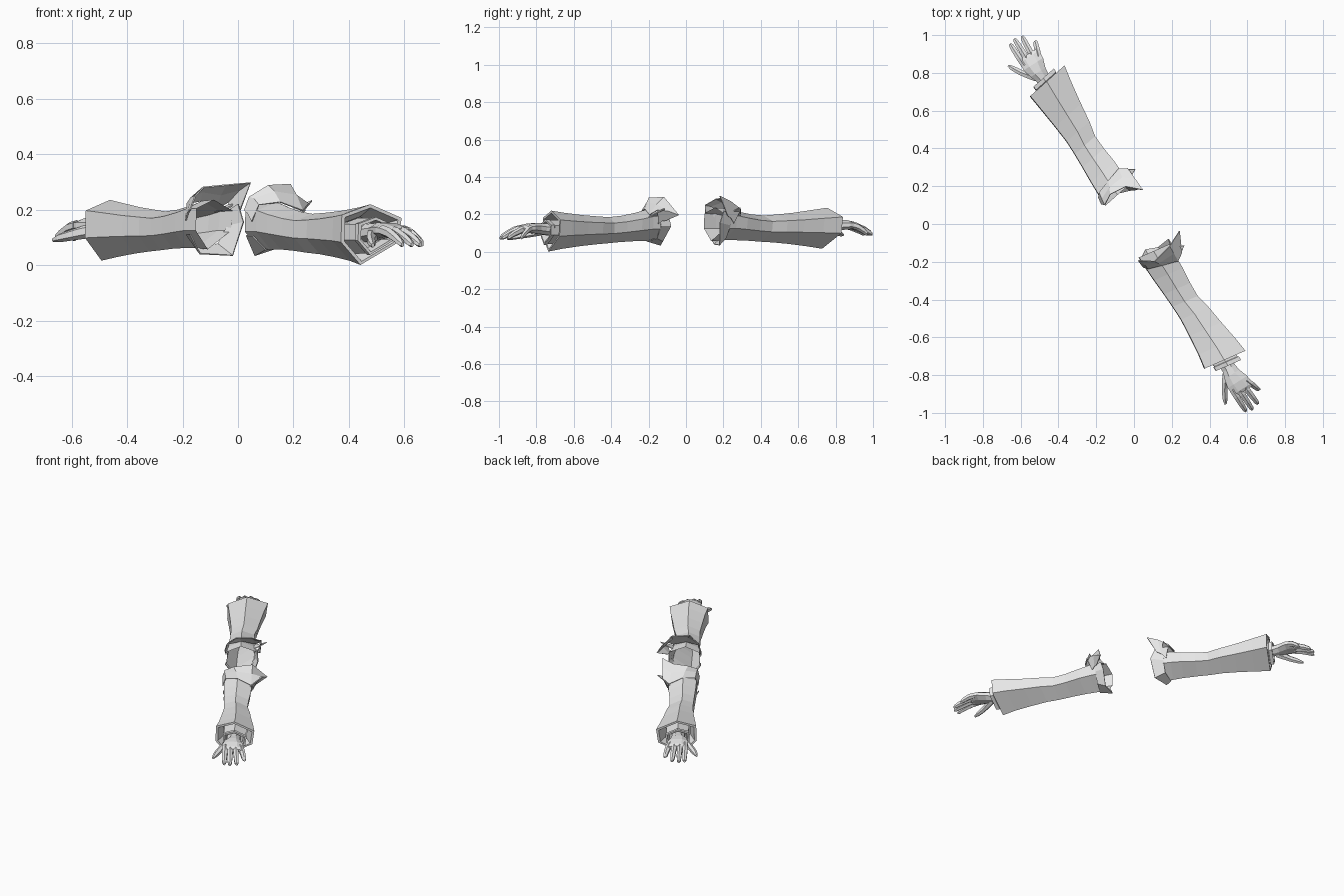
import bpy, bmesh, math
from mathutils import Vector

if "Cube" in bpy.data.objects:
    bpy.data.objects.remove(bpy.data.objects["Cube"])

ANGLE = math.radians(32.7)
ALONG = Vector((-math.sin(ANGLE), math.cos(ANGLE), 0))     # outwards along one arm
THUMB = Vector((-math.cos(ANGLE), -math.sin(ANGLE), 0))    # towards the thumb side

grey = bpy.data.materials.new("plain grey")
grey.diffuse_color = (0.8, 0.8, 0.8, 1)
grey.use_nodes = True
grey.node_tree.nodes["Principled BSDF"].inputs["Base Color"].default_value = grey.diffuse_color


def place(p, side):
    """Arm space (distance along, thumb side, height) to world space."""
    u, v, z = p
    w = ALONG * u * side + THUMB * v
    w.z = z + 0.009 * u * side
    return w


def loft(name, rings, side, closed=True, caps=True, thick=0):
    """Skin a list of equal-sized point rings."""
    bm = bmesh.new()
    rows = [[bm.verts.new(place(p, side)) for p in r] for r in rings]
    n = len(rows[0])
    for a, b in zip(rows, rows[1:]):
        for i in range(n if closed else n - 1):
            j = (i + 1) % n
            bm.faces.new((a[i], a[j], b[j], b[i]))
    if caps:
        bm.faces.new(rows[0])
        bm.faces.new(rows[-1])
    bmesh.ops.recalc_face_normals(bm, faces=bm.faces)
    mesh = bpy.data.meshes.new(name)
    bm.to_mesh(mesh)
    bm.free()
    mesh.materials.append(grey)
    obj = bpy.data.objects.new(name, mesh)
    bpy.context.collection.objects.link(obj)
    if thick:
        mod = obj.modifiers.new("thickness", "SOLIDIFY")
        mod.thickness = thick
        mod.offset = 0
    return obj


# Six-sided cloth cross-section: thumb-side and height factors
HEX = [(0, 1), (-1, .55), (-.9, -.25), (.32, -1), (.95, -.25), (.92, .65)]


def hexring(u, front, back, top, bottom, scale=1.0):
    cv, hv = (front + back) / 2, (front - back) / 2 * scale
    cz, hz = (top + bottom) / 2, (top - bottom) / 2 * scale
    return [(u - .16 * (cv + a * hv), cv + a * hv, cz + b * hz) for a, b in HEX]


def tube(path, sides=6):
    """Rings around a path of (u, v, z, half width, half height)."""
    return [[(u, v + w * math.cos(math.tau * (i + .5) / sides),
              z + h * math.sin(math.tau * (i + .5) / sides)) for i in range(sides)]
            for u, v, z, w, h in path]


# Cuff end: distance along, then front, back, top, bottom
CUFF = {1: (.882, .106, -.144, .228, .009), -1: (.862, .108, -.134, .228, .009)}
SHOULDER = (.08, -.1, .235, .056)

# Collar edges: shared front points, then each arm's own folds
COLLAR_BASE = [(.22, .082, .16), (.24, .064, .22), (.265, -.01, .23),
               (.29, -.09, .2), (.265, -.13, .225), (.24, -.1, .15)]
COLLAR_RIM = {
    1: [(.18, .088, .2), (.168, .075, .248), (.2, .02, .28),
        (.19, -.07, .288), (.127, -.136, .297), (.185, -.125, .19)],
    -1: [(.175, .085, .2), (.185, .07, .248), (.225, .015, .29),
         (.2, -.095, .294), (.161, -.182, .198), (.205, -.12, .17)],
}
# Ragged lower edge of the shoulder opening
LOWER_TIP = {
    1: [(.185, .085, .11), (.2, .035, .04), (.16, -.08, .034), (.142, -.115, .155),
        (.17, -.11, .22)],
    -1: [(.18, .08, .11), (.146, .022, .037), (.172, -.04, .06), (.165, -.11, .14),
         (.18, -.11, .19)],
}

for side, label in ((1, "left"), (-1, "right")):
    band = (.06, -.088, .182, .046)
    cuff_u, *cuff = CUFF[side]

    # Hollow sleeve, open at the shoulder, folded inwards at the cuff
    sleeve = [
        hexring(.175, *SHOULDER),
        hexring(.25, .08, -.094, .23, .06),
        hexring(.32, .078, -.092, .213, .06),
        hexring(.41, .073, -.082, .197, .056),
        hexring(.49, .07, -.078, .19, .05),
        hexring(.57, .07, -.095, .195, .045),
        hexring(.67, .08, -.108, .203, .036),
        hexring(.78, .093, -.125, .216, .023),
        hexring(cuff_u, *cuff),
        hexring(cuff_u, *cuff, .88),
        hexring(.79, *band),
    ]
    loft(label + "_sleeve", sleeve, side, caps=False)

    # Inner cuff around the wrist
    end = .908 if side > 0 else .898
    loft(label + "_inner_cuff", [
        hexring(.78, *band, .95), hexring(end - .025, *band, .93), hexring(end - .022, *band),
        hexring(end, *band), hexring(end, *band, .84), hexring(end - .045, *band, .72)], side)

    # Collar folded over the top of the shoulder, with its rear spike
    rim = COLLAR_RIM[side]
    crease = [tuple((Vector(a) * .5 + Vector(b) * .5) + Vector((0, 0, .008)))
              for a, b in zip(COLLAR_BASE, rim)]
    loft(label + "_collar", [COLLAR_BASE, crease, rim], side,
         closed=False, caps=False, thick=.005)
    loft(label + "_rear_spike", [[(.29, -.085, .19), (.24, -.163, .235)],
                                 [(.22, -.09, .2), (.225, -.13, .22)]],
         side, closed=False, caps=False, thick=.005)

    # Lower edge of the shoulder opening
    loft(label + "_lower_edge", [[(.22, .08, .11), (.23, .03, .06), (.22, -.055, .075),
                                  (.22, -.095, .14), (.23, -.098, .19)], LOWER_TIP[side]],
         side, closed=False, caps=False, thick=.005)

    # Wrist and palm
    loft(label + "_palm", tube([
        (.83, -.012, .122, .042, .036), (.915, -.01, .13, .041, .032),
        (.95, -.006, .134, .05, .031), (1.0, -.009, .136, .066, .027),
        (1.045, -.012, .132, .066, .021), (1.06, -.012, .13, .056, .013)], 8), side)

    # Four drooping fingers: root side, tip side, tip distance
    for name, v0, v1, tip in (("index", .036, .037, 1.157), ("middle", .005, .003, 1.168),
                              ("ring", -.026, -.038, 1.158), ("little", -.055, -.083, 1.1)):
        d = tip - 1.02
        loft(label + "_" + name + "_finger", tube([
            (1.02 + d * t, v0 + (v1 - v0) * t, .135 - .05 * t ** 1.6, r, r * 1.08)
            for t, r in ((0, .018), (.35, .0185), (.7, .0165), (.92, .0135), (1, .007))]), side)

    # Thumb
    loft(label + "_thumb", tube([
        (.92, .012, .12, .025, .025), (.965, .045, .11, .025, .024), (1.0, .072, .1, .02, .02),
        (1.04, .094, .09, .017, .016), (1.066, .106, .082, .008, .008)]), side)
